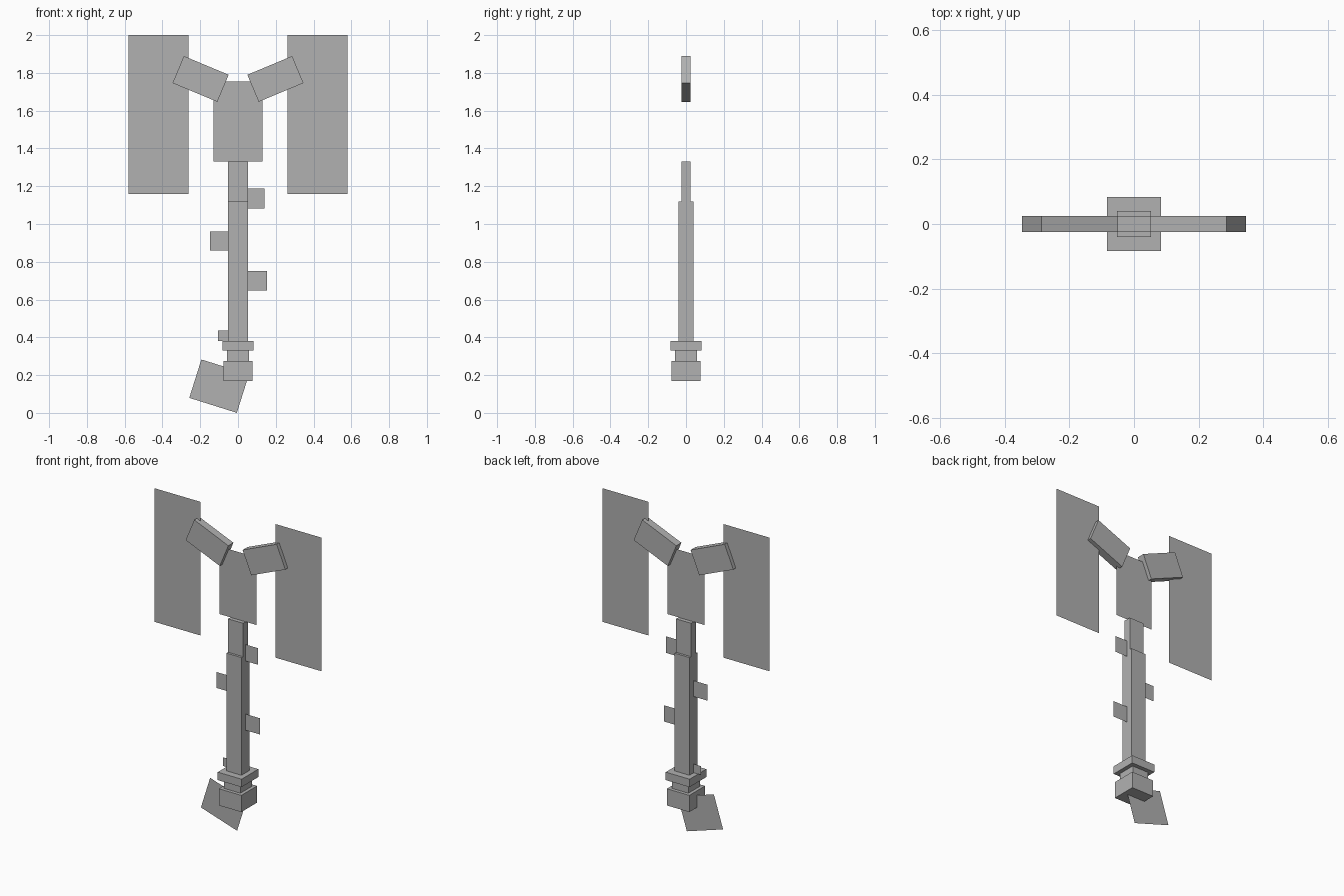
import bpy
import bmesh
from math import radians
from mathutils import Matrix

cube = bpy.data.objects.get("Cube")
if cube:
    bpy.data.objects.remove(cube, do_unlink=True)

grey = bpy.data.materials.new("plain_grey")
grey.use_nodes = True
GREY = (0.44, 0.44, 0.44, 1)
grey.diffuse_color = GREY
grey.node_tree.nodes["Principled BSDF"].inputs["Base Color"].default_value = GREY


def finish(name, bm, x, z, tilt):
    """Turn a bmesh into a grey object, tilted in the front plane."""
    mesh = bpy.data.meshes.new(name)
    bm.to_mesh(mesh)
    bm.free()
    mesh.materials.append(grey)
    obj = bpy.data.objects.new(name, mesh)
    obj.location = (x, 0, z)
    obj.rotation_euler = (0, -radians(tilt), 0)
    bpy.context.collection.objects.link(obj)
    return obj


def box(name, x, z, width, depth, height, tilt=0):
    bm = bmesh.new()
    bmesh.ops.create_cube(bm, size=1, matrix=Matrix.Diagonal((width, depth, height, 1)))
    return finish(name, bm, x, z, tilt)


def plate(name, x0, x1, z0, z1, tilt=0):
    """Flat upright card facing the front, turned about its centre."""
    w, h = (x1 - x0) / 2, (z1 - z0) / 2
    bm = bmesh.new()
    corners = [(-w, 0, -h), (w, 0, -h), (w, 0, h), (-w, 0, h)]
    bm.faces.new([bm.verts.new(c) for c in corners])
    return finish(name, bm, (x0 + x1) / 2, (z0 + z1) / 2, tilt)


# Stacked base and shaft: name, width, depth, bottom, top
for name, width, depth, low, high in (
    ("pommel", 0.156, 0.156, 0.17, 0.275),
    ("neck", 0.114, 0.114, 0.275, 0.33),
    ("collar", 0.166, 0.166, 0.33, 0.38),
    ("shaft", 0.104, 0.08, 0.38, 1.12),
    ("upper_shaft", 0.104, 0.05, 1.12, 1.33),
):
    box(name, 0, (low + high) / 2, width, depth, high - low)

# Mirrored arms and wing cards
for side, s in (("left", 1), ("right", -1)):
    box(side + "_arm", s * 0.198, 1.768, 0.257, 0.05, 0.155, s * 22.7)
    plate(side + "_wing", s * 0.421 - 0.16, s * 0.421 + 0.16, 1.16, 2.0)

# Head card and tilted tail card
plate("head", -0.13, 0.13, 1.33, 1.755)
plate("tail", -0.232, 0.032, 0.035, 0.248, -17.5)

# Small cards along the shaft
plate("upper_left_tab", 0.05, 0.14, 1.083, 1.187)
plate("middle_right_tab", -0.148, -0.05, 0.86, 0.96)
plate("lower_left_tab", 0.05, 0.154, 0.648, 0.75)
plate("small_right_tab", -0.106, -0.05, 0.381, 0.436)
